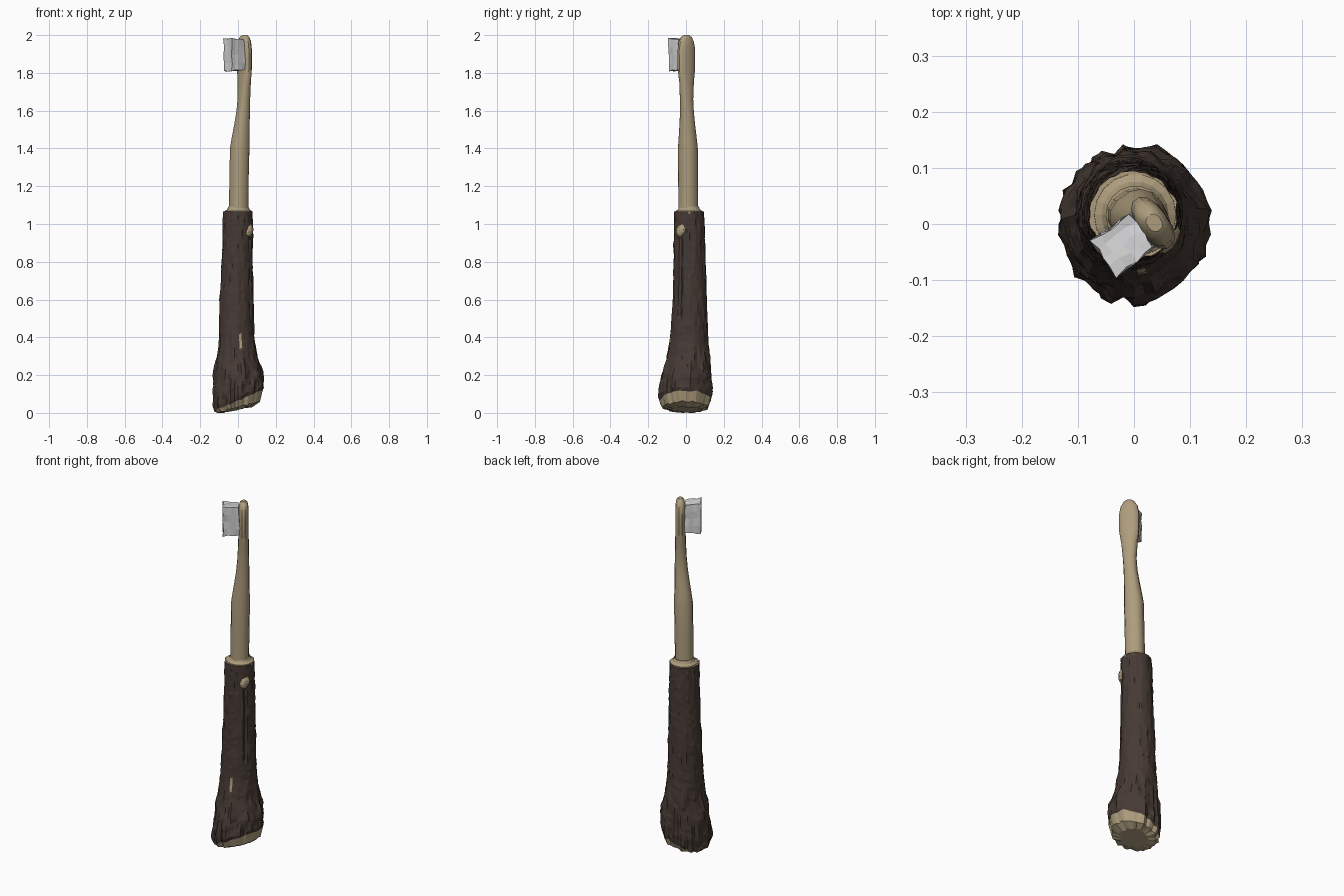
import bpy, bmesh, math, random
from mathutils import Vector, noise

if "Cube" in bpy.data.objects:
    bpy.data.objects.remove(bpy.data.objects["Cube"])

random.seed(4)
TAU = 2 * math.pi
D = Vector((-0.815, -0.58, 0))      # direction the bristles point
W = Vector((0.58, -0.815, 0))       # across the brush head


def material(name, rgb):
    m = bpy.data.materials.new(name)
    m.diffuse_color = (*rgb, 1)
    m.use_nodes = True
    m.node_tree.nodes["Principled BSDF"].inputs["Base Color"].default_value = m.diffuse_color
    return m


WOOD = material("pale wood", (0.42, 0.335, 0.205))
BARK = material("dark bark", (0.062, 0.042, 0.034))
BRISTLE = material("light grey bristle", (0.66, 0.66, 0.67))


def finish(name, bm, mats, smooth=None):
    bmesh.ops.recalc_face_normals(bm, faces=bm.faces)
    me = bpy.data.meshes.new(name)
    bm.to_mesh(me)
    bm.free()
    ob = bpy.data.objects.new(name, me)
    bpy.context.collection.objects.link(ob)
    for m in mats:
        me.materials.append(m)
    if smooth:
        bpy.context.view_layer.objects.active = ob
        ob.select_set(True)
        bpy.ops.object.shade_smooth_by_angle(angle=math.radians(smooth))
        ob.select_set(False)
    return ob


def loft(rings):
    """Skin a list of equal-length point rings and cap both ends."""
    bm = bmesh.new()
    vs = [[bm.verts.new(p) for p in r] for r in rings]
    for a, b in zip(vs, vs[1:]):
        for i in range(len(a)):
            j = (i + 1) % len(a)
            bm.faces.new((a[i], a[j], b[j], b[i]))
    bm.faces.new(vs[0][::-1])
    bm.faces.new(vs[-1])
    return bm


def lerp_rows(rows, z):
    for a, b in zip(rows, rows[1:]):
        if z <= b[0]:
            t = max(0, (z - a[0]) / (b[0] - a[0]))
            return [p + (q - p) * t for p, q in zip(a[1:], b[1:])]
    return rows[-1][1:]


# Bark handle: z, centre x, centre y, radius x, radius y
PROFILE = [(0.0, 0.0, 0.0, 0.128, 0.132), (0.10, 0.0, 0.0, 0.134, 0.138),
           (0.20, 0.002, 0.004, 0.128, 0.130), (0.30, -0.003, 0.014, 0.106, 0.112),
           (0.40, -0.008, 0.017, 0.094, 0.100), (0.60, -0.008, 0.020, 0.088, 0.090),
           (0.80, -0.004, 0.020, 0.082, 0.084), (1.065, -0.001, 0.016, 0.078, 0.079)]
SEG = 44
KNOT = math.radians(-35)


def bark_point(z, i, grow=1.0):
    a = TAU * i / SEG
    cx, cy, rx, ry = lerp_rows(PROFILE, z)
    # Vertically stretched ridges, rougher near the root end
    rough = 0.004 + 0.012 * max(0, min(1, (0.38 - z) / 0.2))
    n = noise.noise(Vector((math.cos(a) * 4.5, math.sin(a) * 4.5, z * 9)))
    n += 0.7 * noise.noise(Vector((math.cos(a) * 9, math.sin(a) * 9, z * 22 + 7)))
    r = rough * n + random.uniform(-0.0015, 0.0015)
    # Crack running down from the knot
    if abs(a - TAU - KNOT) < 0.08 and 0.5 < z < 0.92:
        r -= 0.008
    return Vector((cx + (rx * grow + r) * math.cos(a),
                   cy + (ry * grow + r) * math.sin(a), z))


def root_ring(grow, base, slope):
    """Ring on the slanted sawn end of the handle."""
    pts = []
    for i in range(SEG):
        p = bark_point(0.08, i, grow)
        p.z = max(0.0, base + slope * p.x + random.uniform(-0.004, 0.004))
        pts.append(p)
    return pts


rings = [root_ring(0.55, 0.018, 0.20), root_ring(0.86, 0.030, 0.27),
         root_ring(0.96, 0.065, 0.42)]
STEPS = 52
for k in range(1, STEPS + 1):
    t = k / STEPS
    ring = []
    for i in range(SEG):
        low = rings[2][i].z
        z = low + (1.065 - low) * t
        ring.append(bark_point(z, i))
    rings.append(ring)
bm = loft(rings)
for f in bm.faces:
    c = f.calc_center_median()
    chip = abs(c.x - 0.012) < 0.007 and c.y < 0 and 0.34 < c.z < 0.42
    f.material_index = 1 if chip else 0
bm.faces.ensure_lookup_table()
for f in bm.faces[:2 * SEG]:            # sawn root end is bare wood
    f.material_index = 1
for f in bm.faces[-2:]:
    f.material_index = 1
finish("bark_handle", bm, [BARK, WOOD])


# Bare wood shoulder on top of the bark
def disc(r, z):
    return [Vector((0.002 + r * math.cos(TAU * i / 18),
                    0.016 + r * math.sin(TAU * i / 18), z)) for i in range(18)]


finish("wood_shoulder", loft([disc(0.074, 1.055), disc(0.073, 1.068),
                              disc(0.060, 1.076), disc(0.052, 1.092)]), [WOOD])

# Cut branch knot on the side of the bark
bm = bmesh.new()
bmesh.ops.create_icosphere(bm, subdivisions=2, radius=1)
for v in bm.verts:
    p = v.co * random.uniform(0.92, 1.06)
    out = Vector((math.cos(KNOT), math.sin(KNOT), 0))
    side = Vector((-out.y, out.x, 0))
    v.co = (Vector((0, 0.016, 0.965)) + out * (0.074 + 0.017 * p.x)
            + side * 0.029 * p.y + Vector((0, 0, 0.034 * p.z + 0.3 * 0.029 * p.y)))
finish("branch_knot", bm, [WOOD])

# Wooden neck and head: z, centre x, centre y, half thickness, half width
NECK = [(1.05, 0.003, 0.012, 0.049, 0.051), (1.22, 0.005, 0.011, 0.049, 0.050),
        (1.40, 0.009, 0.010, 0.050, 0.050), (1.45, 0.013, 0.009, 0.046, 0.046),
        (1.52, 0.020, 0.007, 0.040, 0.040), (1.59, 0.027, 0.005, 0.035, 0.035),
        (1.66, 0.031, 0.003, 0.031, 0.035), (1.75, 0.033, 0.003, 0.028, 0.042),
        (1.82, 0.034, 0.002, 0.027, 0.052), (1.92, 0.034, 0.002, 0.027, 0.053),
        (1.965, 0.034, 0.002, 0.026, 0.045), (1.99, 0.035, 0.002, 0.021, 0.030),
        (2.0, 0.036, 0.002, 0.013, 0.016)]
rings = []
for z, cx, cy, t, w in NECK:
    ring = []
    for i in range(14):
        c, s = math.cos(TAU * i / 14), math.sin(TAU * i / 14)
        e = 0.85                         # slightly squared oval
        u = math.copysign(abs(c) ** e, c) * t
        v = math.copysign(abs(s) ** e, s) * w
        ring.append(Vector((cx, cy, z)) + D * u + W * v)
    rings.append(ring)
finish("brush_neck_and_head", loft(rings), [WOOD], 30)

# Bristle block, a rough box that flares a little outwards
bm = bmesh.new()
bmesh.ops.create_cube(bm, size=2)
bmesh.ops.subdivide_edges(bm, edges=bm.edges[:], cuts=3, use_grid_fill=True)
for v in bm.verts:
    x, y, z = v.co
    flare = 1 + 0.04 * x
    j = [random.uniform(-0.004, 0.004) for _ in range(3)]
    v.co = (Vector((0.016, -0.011, 1.896)) + D * (0.043 * (x + 1) + j[0])
            + W * (0.037 * y * flare + j[1])
            + Vector((0, 0, 0.083 * z * flare + j[2])))
finish("bristles", bm, [BRISTLE])
